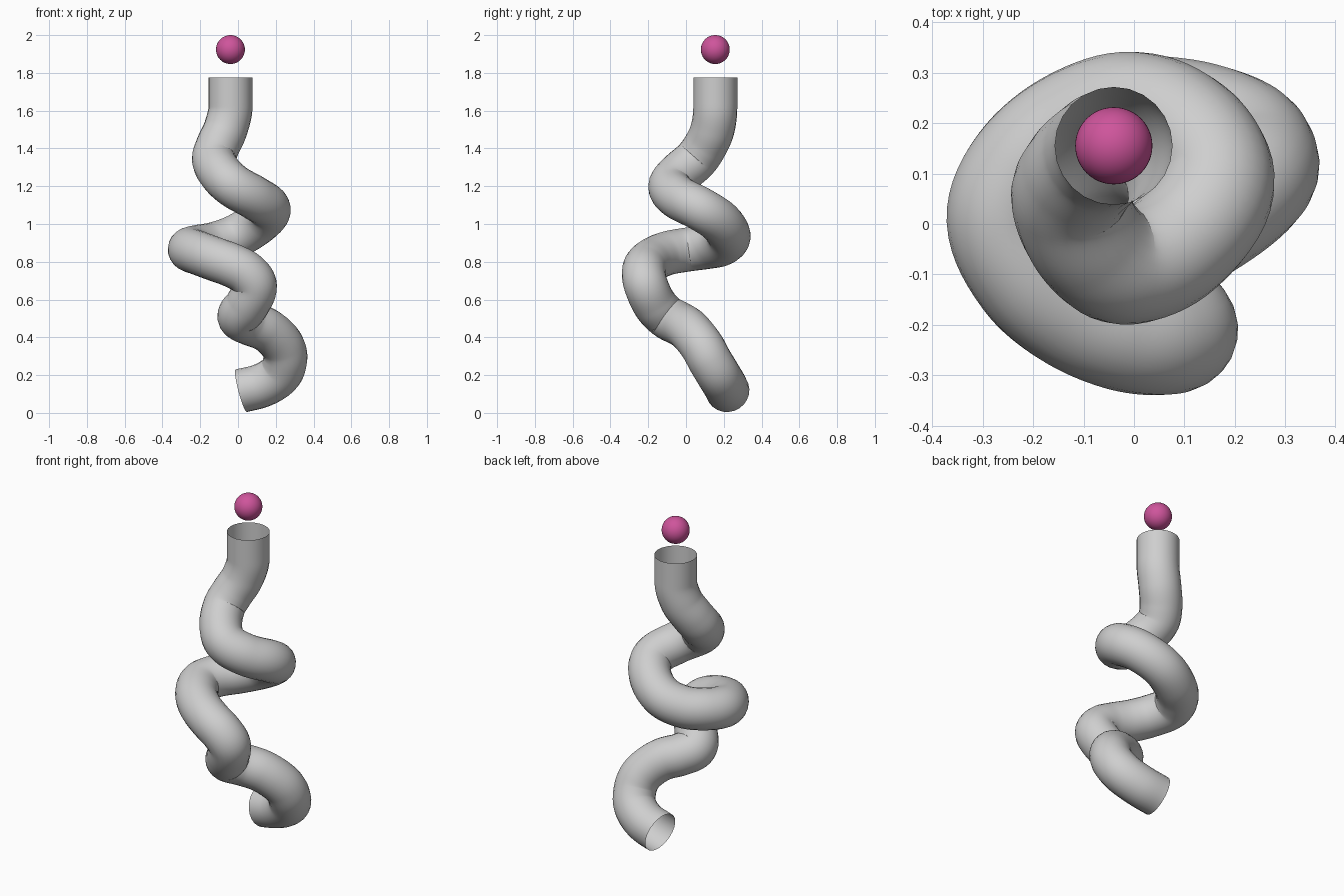
import bpy
from mathutils import Vector

if "Cube" in bpy.data.objects:
    bpy.data.objects.remove(bpy.data.objects["Cube"])


def material(name, rgb):
    m = bpy.data.materials.new(name)
    m.diffuse_color = (*rgb, 1.0)
    m.use_nodes = True
    m.node_tree.nodes["Principled BSDF"].inputs["Base Color"].default_value = m.diffuse_color
    return m


grey = material("light grey", (0.62, 0.62, 0.62))
pink = material("pink", (0.62, 0.09, 0.33))

# Centre line of the twisting pipe, top to bottom
path = [
    (-0.04, 0.155, 1.775), (-0.04, 0.155, 1.62), (-0.067, 0.14, 1.50),
    (-0.108, 0.10, 1.41), (-0.127, 0.05, 1.34), (-0.09, -0.035, 1.265),
    (-0.02, -0.083, 1.20), (0.085, -0.04, 1.14), (0.162, 0.075, 1.08),
    (0.115, 0.175, 1.015), (0.0, 0.225, 0.94), (-0.12, 0.19, 0.895),
    (-0.215, 0.11, 0.878), (-0.255, 0.01, 0.865), (-0.205, -0.10, 0.845),
    (-0.125, -0.17, 0.815), (-0.03, -0.212, 0.78), (0.05, -0.223, 0.735),
    (0.09, -0.21, 0.67), (0.05, -0.165, 0.575), (0.007, -0.105, 0.51),
    (0.06, -0.04, 0.475), (0.14, 0.008, 0.445), (0.20, 0.05, 0.40),
    (0.24, 0.09, 0.345), (0.25, 0.125, 0.28), (0.22, 0.17, 0.205),
    (0.13, 0.205, 0.147), (0.017, 0.22, 0.117),
]

# Open round pipe
curve = bpy.data.curves.new("pipe", 'CURVE')
curve.dimensions = '3D'
curve.resolution_u = 8
curve.bevel_depth = 0.1165
curve.bevel_resolution = 10
curve.use_fill_caps = False
spline = curve.splines.new('BEZIER')
spline.bezier_points.add(len(path) - 1)
pts = [Vector(p) for p in path]
for i, bp in enumerate(spline.bezier_points):
    a, b = pts[max(i - 1, 0)], pts[min(i + 1, len(pts) - 1)]
    tangent = (b - a).normalized()
    if i < 2:
        tangent = Vector((0, 0, -1))      # straight upright mouth
    bp.handle_left_type = bp.handle_right_type = 'FREE'
    bp.co = pts[i]
    bp.handle_left = pts[i] - tangent * (pts[i] - a).length / 3
    bp.handle_right = pts[i] + tangent * (b - pts[i]).length / 3
pipe = bpy.data.objects.new("pipe", curve)
bpy.context.collection.objects.link(pipe)
curve.materials.append(grey)
bpy.context.view_layer.objects.active = pipe
pipe.select_set(True)
bpy.ops.object.convert(target='MESH')
pipe = bpy.context.object
pipe.data.shade_smooth()

# Ball floating above the mouth
bpy.ops.mesh.primitive_uv_sphere_add(segments=48, ring_count=24, radius=0.0765,
                                     location=(-0.04, 0.155, 1.9235))
ball = bpy.context.object
ball.name = "ball"
ball.data.materials.append(pink)
ball.data.shade_smooth()
